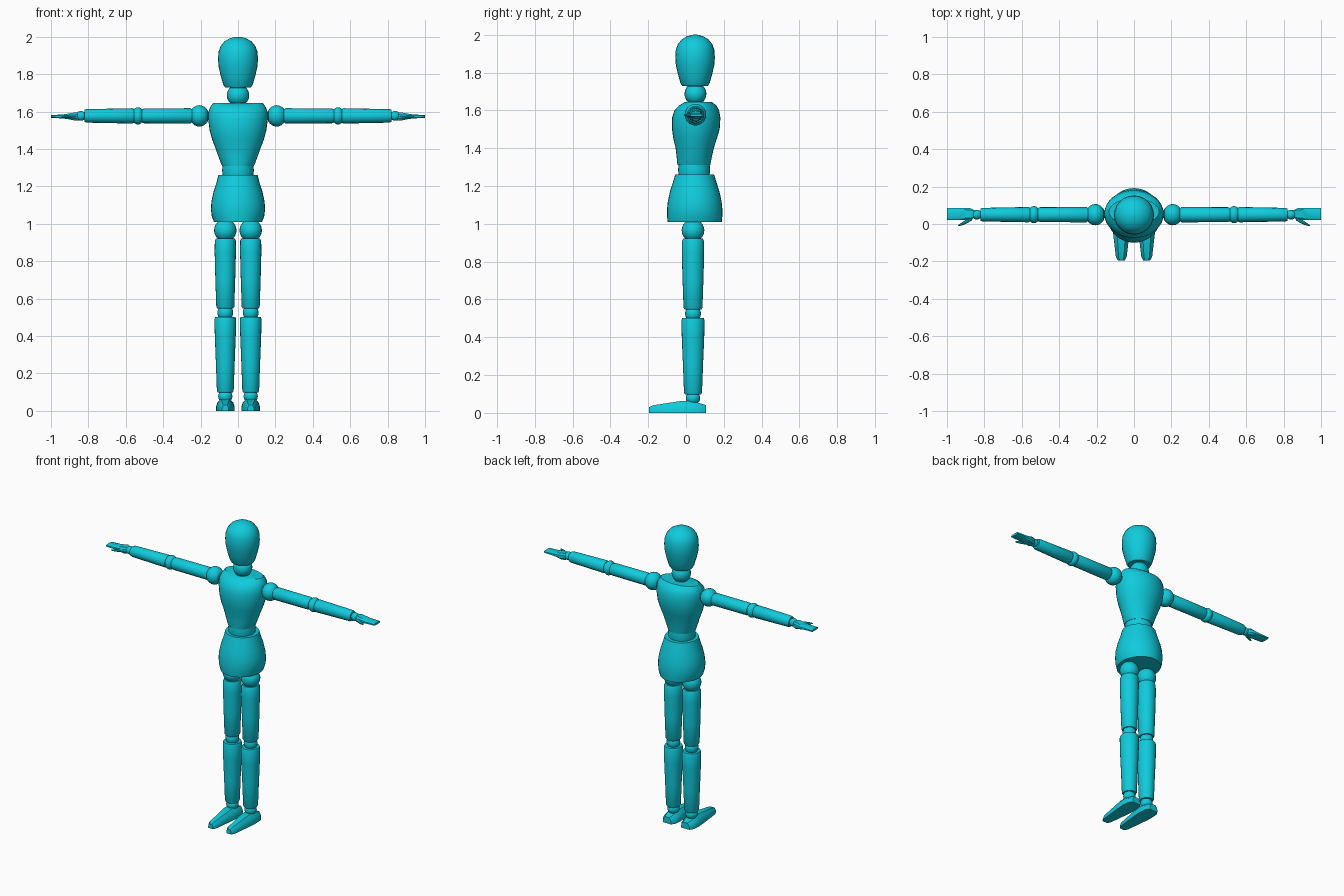
import bpy
import bmesh
import math
from mathutils import Vector

cube = bpy.data.objects.get("Cube")
if cube:
    bpy.data.objects.remove(cube, do_unlink=True)

COLOUR = (0.005, 0.60, 0.72, 1)
teal = bpy.data.materials.new("teal")
teal.use_nodes = True
teal.diffuse_color = COLOUR
teal.node_tree.nodes["Principled BSDF"].inputs["Base Color"].default_value = COLOUR


def finish(name, bm, angle=35):
    """Turn a bmesh into a smooth object with crisp edges."""
    bmesh.ops.recalc_face_normals(bm, faces=bm.faces)
    mesh = bpy.data.meshes.new(name)
    bm.to_mesh(mesh)
    bm.free()
    mesh.materials.append(teal)
    mesh.shade_smooth()
    mesh.set_sharp_from_angle(angle=math.radians(angle))
    obj = bpy.data.objects.new(name, mesh)
    bpy.context.scene.collection.objects.link(obj)
    return obj


def skin(name, loops, angle=35):
    """Bridge rings of points and cap both ends."""
    bm = bmesh.new()
    rings = [[bm.verts.new(p) for p in loop] for loop in loops]
    n = len(rings[0])
    for a, b in zip(rings, rings[1:]):
        for i in range(n):
            j = (i + 1) % n
            bm.faces.new((a[i], a[j], b[j], b[i]))
    bm.faces.new(rings[0])
    bm.faces.new(rings[-1])
    return finish(name, bm, angle)


def circle(n):
    return [(math.cos(math.tau * i / n), math.sin(math.tau * i / n)) for i in range(n)]


def upright(name, rings, x=0, n=24):
    """Vertical part from rings of (z, half width, half depth, y centre)."""
    return skin(name, [[(x + c * rx, cy + s * ry, z) for c, s in circle(n)]
                       for z, rx, ry, cy in rings])


def sideways(name, side, rings, n=16):
    """Arm part from rings of (x, half depth, half height)."""
    return skin(name, [[(side * x, ARM_Y + c * ry, ARM_Z + s * rz) for c, s in circle(n)]
                       for x, ry, rz in rings])


def ball(name, centre, radii):
    bm = bmesh.new()
    bmesh.ops.create_uvsphere(bm, u_segments=20, v_segments=12, radius=1)
    for v in bm.verts:
        v.co = Vector(centre) + Vector([a * b for a, b in zip(v.co, radii)])
    return finish(name, bm)


MID_Y, LEG_X, LEG_Y, ARM_Y, ARM_Z = 0.046, 0.068, 0.037, 0.05, 1.577

# Head and neck
upright("head", [(z, r, r * 0.98, MID_Y + 0.002) for z, r in (
    (1.73, .07), (1.745, .079), (1.79, .092), (1.84, .104), (1.88, .107),
    (1.92, .104), (1.95, .093), (1.975, .073), (1.992, .043), (2.0, .012))])
ball("neck_ball", (0, 0.05, 1.687), (.06, .058, .058))
upright("neck_stem", [(z, .043, .043, 0.05) for z in (1.62, 1.75)])

# Trunk
upright("chest", [
    (1.31, .085, .087, .042), (1.325, .092, .089, .042), (1.36, .105, .094, .044),
    (1.40, .119, .101, .046), (1.45, .138, .115, .048), (1.50, .152, .126, .052),
    (1.56, .159, .128, .054), (1.60, .158, .118, .057), (1.625, .148, .1, .062),
    (1.645, .134, .07, .066)], n=32)
upright("waist", [(z, r, r, .043) for z, r in (
    (1.24, .078), (1.26, .082), (1.285, .085), (1.315, .082))])
upright("pelvis", [
    (1.01, .129, .143, MID_Y), (1.04, .14, .146, MID_Y), (1.08, .145, .146, MID_Y),
    (1.12, .142, .142, MID_Y), (1.17, .131, .131, MID_Y), (1.22, .115, .115, MID_Y),
    (1.26, .105, .103, MID_Y)], n=32)

for side, word in ((1, "left"), (-1, "right")):
    # Leg
    x = side * LEG_X
    ball(word + "_hip_ball", (x, LEG_Y, .965), (.06, .06, .06))
    upright(word + "_thigh", [(z, r, r * 1.04, LEG_Y) for z, r in (
        (.548, .043), (.556, .048), (.70, .053), (.85, .057), (.91, .056), (.922, .05))], x)
    ball(word + "_knee", (x, LEG_Y, .525), (.042, .042, .045))
    upright(word + "_shin", [(z, r, r * 1.06, LEG_Y) for z, r in (
        (.098, .04), (.108, .045), (.25, .05), (.40, .056), (.49, .058), (.503, .053))], x)
    ball(word + "_ankle", (x, LEG_Y, .078), (.038, .038, .036))

    # Foot: flat sole, sloping top, narrow toe
    section = [(-1, 0), (1, 0), (1, .35), (.85, .7), (.5, 1), (-.5, 1), (-.85, .7), (-1, .35)]
    skin(word + "_foot", [[(x + u * w, y, v * h) for u, v in section] for y, w, h in (
        (-.195, .018, .03), (-.175, .029, .04), (-.09, .039, .053), (-.02, .047, .064),
        (.03, .05, .063), (.08, .046, .049), (.105, .03, .042))], 30)

    # Arm
    ball(word + "_shoulder_ball", (side * .207, ARM_Y, ARM_Z), (.052, .057, .057))
    sideways(word + "_upper_arm", side, [(d, r, r) for d, r in (
        (.16, .03), (.245, .035), (.255, .041), (.50, .04), (.512, .036))])
    ball(word + "_elbow", (side * .535, ARM_Y, ARM_Z), (.034, .046, .046))
    sideways(word + "_forearm", side, [(d, r, r) for d, r in (
        (.557, .037), (.565, .041), (.81, .036), (.822, .032))])
    ball(word + "_wrist", (side * .84, ARM_Y, ARM_Z), (.028, .026, .026))

    # Hand: tapering palm that flattens into a straight paddle of fingers
    box = [(-1, -.5), (-.7, -1), (.7, -1), (1, -.5), (1, .5), (.7, 1), (-.7, 1), (-1, .5)]
    skin(word + "_hand", [[(side * d, ARM_Y + .004 + u * w, ARM_Z - .003 + v * h) for u, v in box]
                          for d, w, h in ((.85, .018, .02), (.872, .03, .022), (.90, .032, .016),
                                          (.935, .032, .011), (1.0, .032, .007))], 30)
    skin(word + "_thumb", [[(side * d + side * c * r * .6, y + c * r * .8, ARM_Z - .003 + s * r)
                            for c, s in circle(8)]
                           for d, y, r in ((.87, .03, .011), (.893, .015, .01),
                                           (.915, .002, .008), (.94, -.009, .004))])
